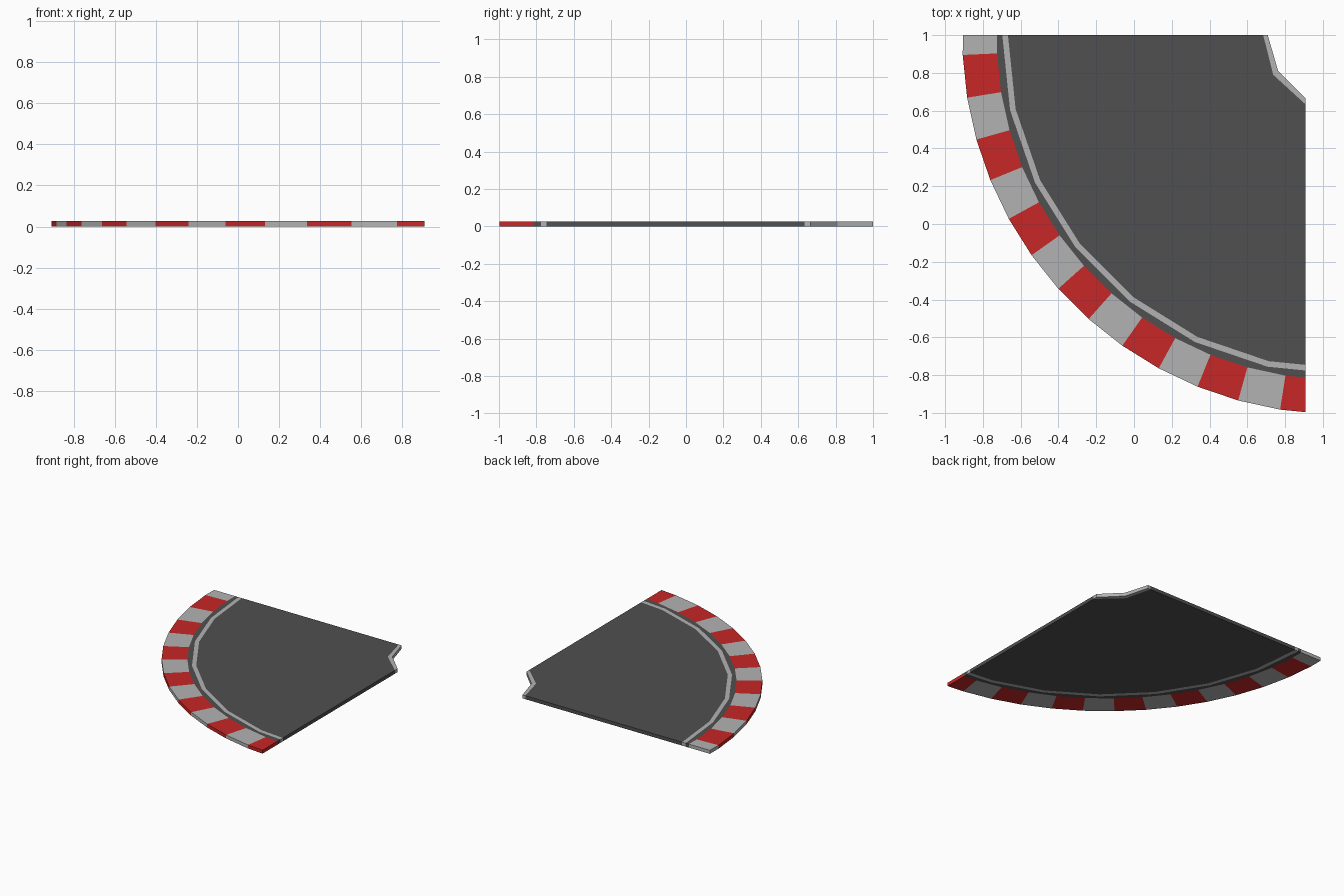
import bpy, bmesh, math

if "Cube" in bpy.data.objects:
    bpy.data.objects.remove(bpy.data.objects["Cube"])

CX, CY = 1.085, 0.987          # centre of the bend
START, STEP = 182.65, 6.53     # first kerb joint and kerb block angle
HEIGHT = 0.027
X_MAX, Y_MAX = 0.908, 1.0      # straight cut ends of the tile
KERB_OUT, KERB_IN, LINE_OUT, LINE_IN = 1.994, 1.812, 1.783, 1.753


def material(name, rgb):
    m = bpy.data.materials.new(name)
    m.diffuse_color = (*rgb, 1)
    m.use_nodes = True
    m.node_tree.nodes["Principled BSDF"].inputs["Base Color"].default_value = m.diffuse_color
    return m


def arc(radius, first, last, step):
    """Points along the bend, counted in kerb blocks."""
    n = round((last - first) / step)
    pts = []
    for i in range(n + 1):
        a = math.radians(START + STEP * (first + i * step))
        pts.append((CX + radius * math.cos(a), CY + radius * math.sin(a)))
    return pts


def strip(a, b):
    """Quads between two matching paths."""
    return [[a[i], a[i + 1], b[i + 1], b[i]] for i in range(len(a) - 1)]


def slab(name, polygons, mat=None):
    """Flat outlines, trimmed at the tile ends and raised to a slab."""
    bm = bmesh.new()
    for poly in polygons:
        bm.faces.new([bm.verts.new((x, y, 0)) for x, y in poly])
    bmesh.ops.remove_doubles(bm, verts=bm.verts[:], dist=1e-5)
    for co, no in (((X_MAX, 0, 0), (1, 0, 0)), ((0, Y_MAX, 0), (0, 1, 0))):
        bmesh.ops.bisect_plane(bm, geom=bm.verts[:] + bm.edges[:] + bm.faces[:],
                               plane_co=co, plane_no=no, clear_outer=True)
    base = bm.faces[:]
    res = bmesh.ops.extrude_face_region(bm, geom=base, use_keep_orig=True)
    top = [g for g in res["geom"] if isinstance(g, bmesh.types.BMVert)]
    bmesh.ops.translate(bm, verts=top, vec=(0, 0, HEIGHT))
    bmesh.ops.recalc_face_normals(bm, faces=bm.faces[:])
    me = bpy.data.meshes.new(name)
    bm.to_mesh(me)
    bm.free()
    if mat:
        me.materials.append(mat)
    ob = bpy.data.objects.new(name, me)
    bpy.context.collection.objects.link(ob)
    return ob


red = material("kerb red", (0.58, 0.02, 0.02))
asphalt = material("asphalt", (0.08, 0.08, 0.08))
pale = material("pale grey", (0.45, 0.45, 0.45))

# Striped kerb around the outside
kerb_in = arc(KERB_IN, -1, 13, 1)
blocks = strip(arc(KERB_OUT, -1, 13, 1), kerb_in)
slab("kerb_pale_blocks", blocks[0::2], pale)
slab("kerb_red_blocks", blocks[1::2], red)

# Painted edge lines
line_out = arc(LINE_OUT, -0.5, 13.5, 2)
line_in = arc(LINE_IN, -0.5, 13.5, 2)
notch_road = [(0.631, 1.21), (0.737, 0.79), (1.075, 0.48)]
notch_edge = [(0.653, 1.19), (0.763, 0.81), (1.049, 0.524)]
slab("outer_edge_line", strip(line_out, line_in), pale)
slab("inner_edge_line", strip(notch_road, notch_edge), pale)

# Road surface and the narrow asphalt band beside the kerb
slab("road", [line_in + notch_road[::-1]], asphalt)
slab("asphalt_band", [kerb_in + line_out[::-1]], asphalt)
